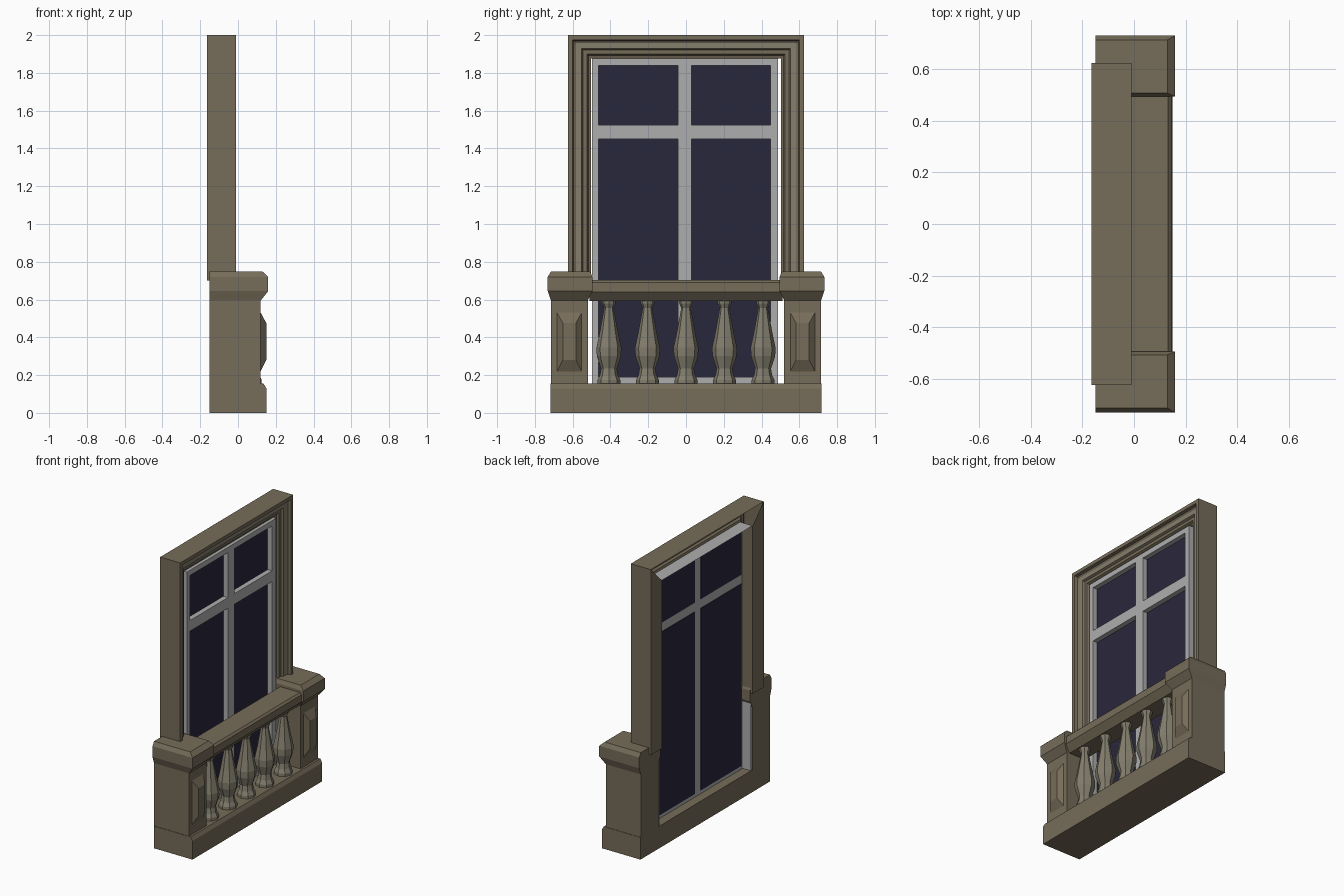
import bpy, bmesh, math
from mathutils import Vector

if "Cube" in bpy.data.objects:
    bpy.data.objects.remove(bpy.data.objects["Cube"])


def material(name, rgb):
    m = bpy.data.materials.new(name)
    m.diffuse_color = (*rgb, 1)
    m.use_nodes = True
    m.node_tree.nodes["Principled BSDF"].inputs["Base Color"].default_value = m.diffuse_color
    return m


STONE = material("stone", (0.18, 0.15, 0.10))
PALE = material("pale_stone", (0.23, 0.21, 0.155))
WHITE = material("white_paint", (0.42, 0.42, 0.43))
GLASS = material("dark_glass", (0.022, 0.02, 0.045))


def finish(bm, name, *mats, fix=True):
    if fix:
        bmesh.ops.recalc_face_normals(bm, faces=bm.faces)
    me = bpy.data.meshes.new(name)
    bm.to_mesh(me)
    bm.free()
    for m in mats:
        me.materials.append(m)
    ob = bpy.data.objects.new(name, me)
    bpy.context.collection.objects.link(ob)
    return ob


def loft(name, rings, mat):
    """Closed solid through a list of matching point rings."""
    bm = bmesh.new()
    vs = [[bm.verts.new(p) for p in r] for r in rings]
    n = len(vs[0])
    for a, b in zip(vs, vs[1:]):
        for i in range(n):
            j = (i + 1) % n
            bm.faces.new((a[i], a[j], b[j], b[i]))
    bm.faces.new(vs[0])
    bm.faces.new(vs[-1])
    return finish(bm, name, mat)


def rect_z(x0, x1, y0, y1, z):
    return [(x0, y0, z), (x1, y0, z), (x1, y1, z), (x0, y1, z)]


def rect_x(x, y0, y1, z0, z1):
    return [(x, y0, z0), (x, y1, z0), (x, y1, z1), (x, y0, z1)]


def box(name, x0, x1, y0, y1, z0, z1, mat):
    return loft(name, [rect_x(x0, y0, y1, z0, z1), rect_x(x1, y0, y1, z0, z1)], mat)


def extrude_y(name, prof, half, mat):
    return loft(name, [[(x, y, z) for x, z in prof] for y in (-half, half)], mat)


# base plinth and hand rail
extrude_y("base", [(-.15, 0), (.15, 0), (.15, .13), (.135, .155), (-.15, .155)], .718, STONE)
extrude_y("hand_rail", [(-.02, .592), (.105, .592), (.145, .64), (.145, .69),
                        (.132, .703), (-.02, .703)], .51, STONE)

# pedestals with flared caps and raised panels
for s, side in ((-1, "left"), (1, "right")):
    def mir(r):
        return [(x, s * y, z) for x, y, z in r]
    box("pedestal_" + side, -.15, .12, *sorted((s * .52, s * .715)), .15, .60, STONE)
    loft("pedestal_cap_" + side, [mir(rect_z(-.15, *r)) for r in (
        (.12, .52, .715, .595), (.16, .495, .732, .645),
        (.16, .495, .732, .72), (.13, .508, .715, .748))], STONE)
    loft("pedestal_panel_" + side, [mir(rect_x(*r)) for r in (
        (.115, .547, .688, .21, .54), (.15, .583, .652, .28, .475))], STONE)
    # lower lining beside the window
    bm = bmesh.new()
    y = s * .505
    bm.faces.new([bm.verts.new(p) for p in (
        (-.15, y, .155), (-.06, y, .155), (-.06, y, .7), (-.15, y, .7))])
    finish(bm, "lower_lining_" + side, WHITE, fix=False)

# eight-sided balusters
PROFILE = [(.060, .15), (.060, .175), (.048, .20), (.042, .235), (.064, .30), (.066, .345),
           (.050, .42), (.025, .555), (.036, .58), (.036, .60)]
for k in range(5):
    cy = (k - 2) * .204
    rings = [[(.065 + r * math.cos(math.tau * i / 8), cy + r * math.sin(math.tau * i / 8), z)
              for i in range(8)] for r, z in PROFILE]
    loft(f"baluster_{k + 1}", rings, PALE)

# moulded surround: profile (inward offset, x) swept up, across and down, open behind the head
MOULD = [(0, -.165), (0, -.01), (.025, -.01), (.03, -.03), (.042, -.036), (.072, -.036),
         (.08, -.05), (.10, -.05), (.108, -.065), (.123, -.07)]
bm = bmesh.new()
rows = []
for o, x in MOULD:
    y, z = .625 - o, 2 - o
    rows.append([bm.verts.new(p) for p in ((x, -y, .7), (x, -y, z), (x, y, z), (x, y, .7))])
for k, (a, b) in enumerate(zip(rows, rows[1:])):
    for i in range(3):
        f = bm.faces.new((a[i], a[i + 1], b[i + 1], b[i]))
        f.material_index = 1 if k == 4 else 0
# jamb backs, reveals and undersides
first, last = rows[0], rows[-1]
for lo, hi, s in ((0, 1, -1), (3, 2, 1)):
    c = bm.verts.new((-.165, s * .502, .7))
    d = bm.verts.new((-.165, s * .502, 1.877))
    bm.faces.new((first[lo], first[hi], d, c))
    bm.faces.new((c, d, last[hi], last[lo]))
    bm.faces.new([r[lo] for r in rows] + [c])
finish(bm, "window_surround", STONE, PALE)

# white lining sheet over the window
bm = bmesh.new()
bm.faces.new([bm.verts.new(p) for p in rect_z(-.165, -.06, -.5, .5, 1.878)])
finish(bm, "top_lining", WHITE, fix=False)

# window frame bars
XB, XF = -.085, -.048
for name, y0, y1, z0, z1 in (("stile_left", -.497, -.462, .155, 1.877),
                             ("stile_right", .447, .487, .155, 1.877),
                             ("mullion", -.043, .03, .155, 1.877),
                             ("bottom_bar", -.462, .447, .155, .19),
                             ("top_bar", -.462, .447, 1.84, 1.877),
                             ("transom", -.462, .447, 1.45, 1.525)):
    box("window_" + name, XB, XF, y0, y1, z0, z1, WHITE)

# glass panes set behind the bars
for i, (y0, y1) in enumerate(((-.49, -.04), (.027, .482))):
    for j, (z0, z1) in enumerate(((.18, 1.455), (1.52, 1.865))):
        box(f"glass_{i}_{j}", XB - .004, XB + .002, y0, y1, z0, z1, GLASS)
